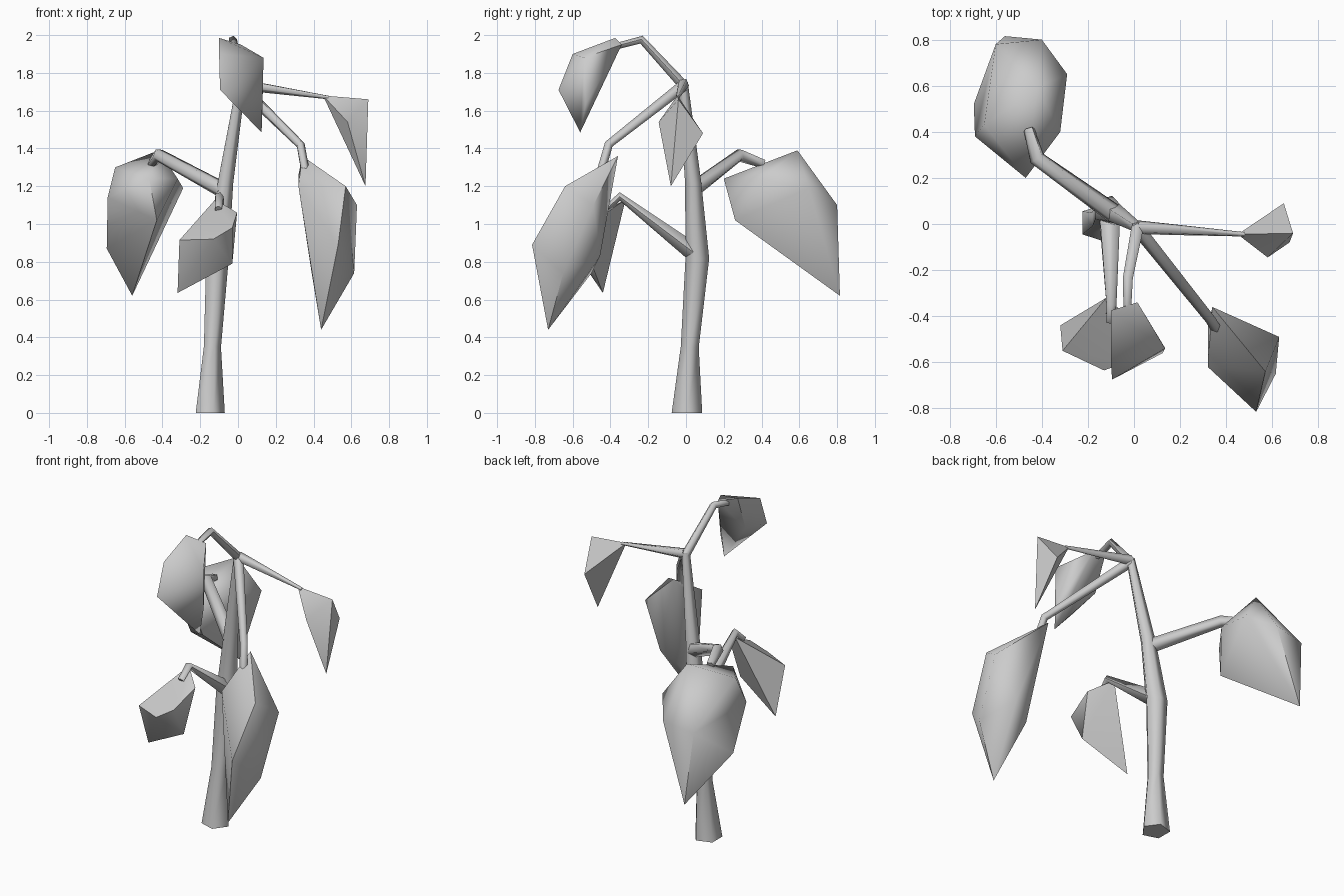
import bpy, bmesh, math
from mathutils import Vector

if "Cube" in bpy.data.objects:
    bpy.data.objects.remove(bpy.data.objects["Cube"])


def finish(bm, name, angle):
    bmesh.ops.recalc_face_normals(bm, faces=bm.faces[:])
    me = bpy.data.meshes.new(name)
    bm.to_mesh(me)
    bm.free()
    ob = bpy.data.objects.new(name, me)
    bpy.context.collection.objects.link(ob)
    bpy.ops.object.select_all(action='DESELECT')
    ob.select_set(True)
    bpy.context.view_layer.objects.active = ob
    bpy.ops.object.shade_smooth_by_angle(angle=math.radians(angle))


def tube(name, path, sides=5):
    """Tapered tube through (x, y, z, radius) points."""
    bm = bmesh.new()
    pts = [Vector(p[:3]) for p in path]
    start = (pts[1] - pts[0]).normalized()
    base = Vector((0, 0, 1)).rotation_difference(start)
    rings = []
    for i, p in enumerate(pts):
        a = (p - pts[i - 1]).normalized() if i else start
        b = (pts[i + 1] - p).normalized() if i < len(pts) - 1 else a
        q = start.rotation_difference((a + b).normalized()) @ base
        if name == "trunk" and i == 0:
            q.identity()  # base sits flat on the ground
        r = path[i][3]
        rings.append([bm.verts.new(p + q @ Vector((
            r * math.cos(k * math.tau / sides), r * math.sin(k * math.tau / sides), 0)))
            for k in range(sides)])
    for lo, hi in zip(rings, rings[1:]):
        for k in range(sides):
            n = (k + 1) % sides
            bm.faces.new((lo[k], lo[n], hi[n], hi[k]))
    bm.faces.new(rings[0][::-1])
    bm.faces.new(rings[-1])
    finish(bm, name, 75)


def leaf(name, points):
    """Chunky faceted leaf spanned over a few corner points."""
    bm = bmesh.new()
    for p in points:
        bm.verts.new(p)
    bmesh.ops.convex_hull(bm, input=bm.verts[:])
    bmesh.ops.delete(bm, geom=[v for v in bm.verts if not v.link_faces], context='VERTS')
    finish(bm, name, 60)


# Trunk
tube("trunk", [(-.155, .005, 0, .085), (-.14, .02, .35, .05), (-.115, .06, .82, .066),
               (-.07, .038, 1.22, .045), (.015, -.015, 1.75, .026)])

# Branches
tube("top_branch", [(.015, -.01, 1.73, .028), (-.028, -.235, 1.975, .023), (-.03, -.37, 1.94, .018)])
tube("right_branch", [(.015, -.015, 1.74, .032), (.48, -.045, 1.67, .01)])
tube("front_right_branch", [(.015, -.015, 1.73, .032), (.33, -.41, 1.42, .024), (.355, -.45, 1.28, .024)])
tube("back_left_branch", [(-.08, .04, 1.18, .045), (-.42, .285, 1.365, .036), (-.455, .41, 1.32, .025)])
tube("front_branch", [(-.11, .04, .85, .05), (-.10, -.35, 1.145, .024), (-.105, -.42, 1.08, .02)])

# Leaves
leaf("top_leaf", [(-.10, -.375, 1.985), (.015, -.34, 1.95), (.135, -.54, 1.88), (-.10, -.60, 1.90),
                  (-.095, -.675, 1.71), (.125, -.56, 1.485), (.13, -.53, 1.64), (-.095, -.46, 1.76)])
leaf("right_leaf", [(.45, -.045, 1.68), (.65, .09, 1.48), (.69, -.04, 1.66),
                    (.58, -.145, 1.54), (.675, -.08, 1.20), (.59, -.10, 1.445)])
leaf("front_right_leaf", [(.34, -.36, 1.36), (.44, -.73, .44), (.53, -.815, .89), (.57, -.64, 1.20),
                          (.63, -.49, 1.10), (.615, -.65, .74), (.32, -.62, 1.20), (.32, -.45, 1.26),
                          (.39, -.50, .74), (.50, -.455, .83)])
leaf("back_left_leaf", [(-.56, .815, .62), (-.40, .80, 1.10), (-.29, .65, 1.19), (-.42, .59, 1.39),
                        (-.65, .43, 1.30), (-.60, .78, 1.07), (-.69, .38, 1.14), (-.695, .52, .87),
                        (-.32, .40, 1.24), (-.47, .20, 1.24), (-.43, .26, 1.02)])
leaf("front_leaf", [(-.12, -.32, 1.13), (-.005, -.42, 1.06), (-.03, -.60, .98), (-.13, -.635, .92),
                    (-.31, -.55, .915), (-.32, -.44, .635), (-.03, -.50, .79)])
